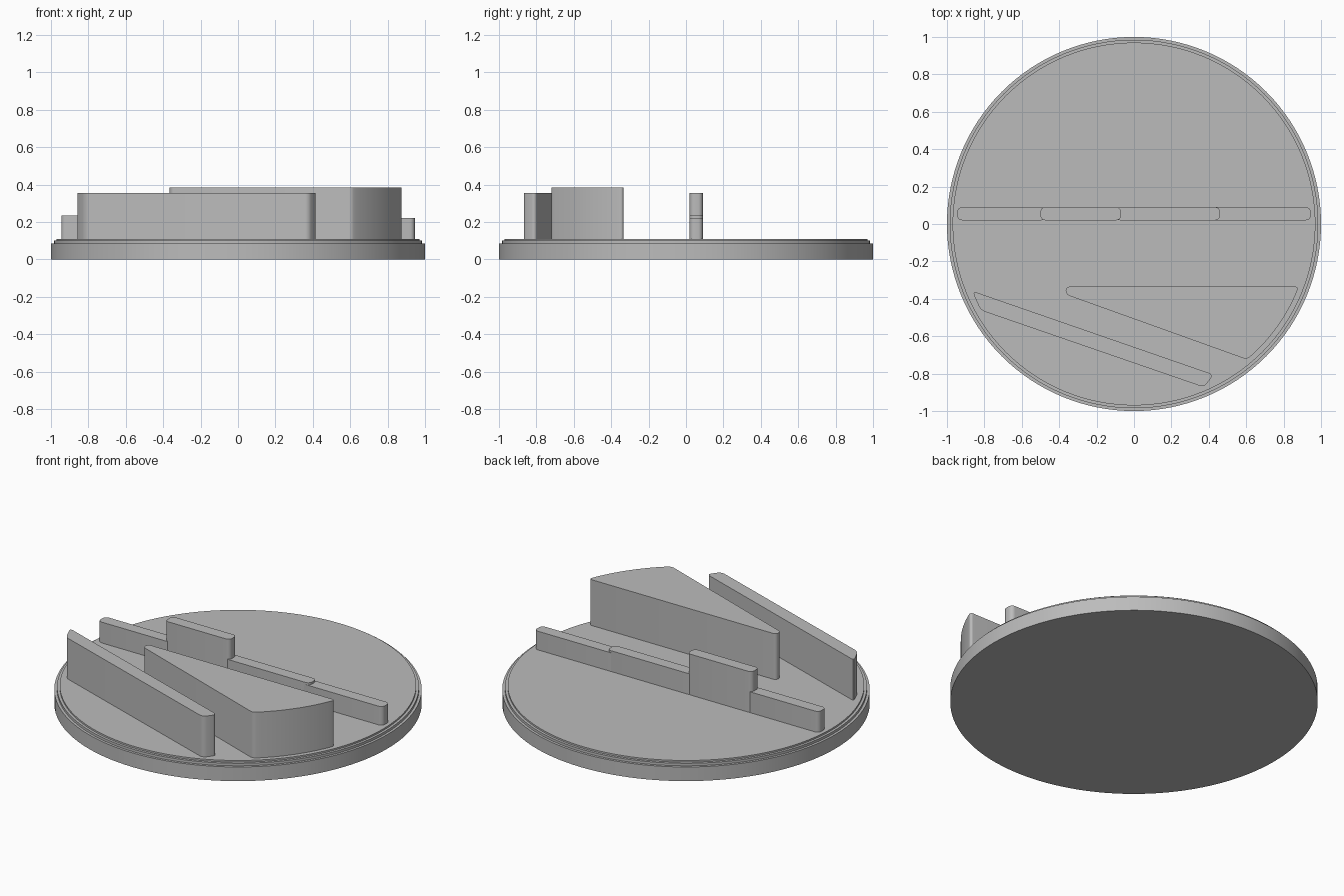
import bpy, bmesh, math

cube = bpy.data.objects.get("Cube")
if cube:
    bpy.data.objects.remove(cube, do_unlink=True)

grey = bpy.data.materials.new("plain grey")
grey.use_nodes = True
colour = (0.5, 0.5, 0.5, 1)
grey.diffuse_color = colour
grey.node_tree.nodes["Principled BSDF"].inputs["Base Color"].default_value = colour

DECK = 0.11


def finish(name, bm):
    bmesh.ops.recalc_face_normals(bm, faces=bm.faces)
    mesh = bpy.data.meshes.new(name)
    bm.to_mesh(mesh)
    bm.free()
    mesh.materials.append(grey)
    obj = bpy.data.objects.new(name, mesh)
    bpy.context.collection.objects.link(obj)
    bpy.ops.object.select_all(action="DESELECT")
    obj.select_set(True)
    bpy.context.view_layer.objects.active = obj
    bpy.ops.object.shade_smooth_by_angle(angle=math.radians(30))


def block(name, outline, top, radius):
    """Upright prism on the deck with its sharp vertical corners rounded."""
    bm = bmesh.new()
    face = bm.faces.new([bm.verts.new((x, y, DECK - 0.01)) for x, y in outline])
    raised = bmesh.ops.extrude_face_region(bm, geom=[face], use_keep_orig=True)["geom"]
    for v in raised:
        if isinstance(v, bmesh.types.BMVert):
            v.co.z = top
    bmesh.ops.recalc_face_normals(bm, faces=bm.faces)
    corners = [e for e in bm.edges
               if abs(e.verts[0].co.z - e.verts[1].co.z) > 0.01
               and e.calc_face_angle(0) > math.radians(25)]
    bmesh.ops.bevel(bm, geom=corners, offset=radius, offset_type="OFFSET",
                    segments=5, profile=0.5, affect="EDGES", clamp_overlap=True)
    finish(name, bm)


# Round base with two fine steps at the rim
bm = bmesh.new()
profile = [(0, 0), (1, 0), (1, 0.085), (0.985, 0.085), (0.985, 0.1),
           (0.97, 0.1), (0.97, DECK), (0, DECK)]
points = [bm.verts.new((r, 0, z)) for r, z in profile]
edges = [bm.edges.new(pair) for pair in zip(points, points[1:])]
bmesh.ops.spin(bm, geom=points + edges, cent=(0, 0, 0), axis=(0, 0, 1),
               angle=math.tau, steps=128, use_duplicate=False)
bmesh.ops.remove_doubles(bm, verts=bm.verts, dist=0.0001)
finish("round_base", bm)

# Straight row of bars of differing height across the middle
for name, x0, x1, top in [("right_bar", -0.945, -0.47, 0.235),
                          ("tall_bar", -0.5, -0.07, 0.355),
                          ("middle_bar", -0.1, 0.46, 0.235),
                          ("left_bar", 0.4, 0.945, 0.222)]:
    block(name, [(x0, 0.02), (x1, 0.02), (x1, 0.09), (x0, 0.09)], top, 0.025)

# Slanted wall near the front
block("slanted_wall", [(-0.865, -0.358), (-0.82, -0.461), (0.375, -0.873), (0.425, -0.805)],
      0.355, 0.025)

# Wedge whose outer side follows the base rim
start, end, steps = math.radians(-50.2), math.radians(-20.8), 12
arc = [(0.943 * math.cos(a), 0.943 * math.sin(a))
       for a in (start + (end - start) * i / steps for i in range(steps + 1))]
block("curved_wedge", [(-0.365, -0.335), (-0.365, -0.377)] + arc, 0.385, 0.02)
